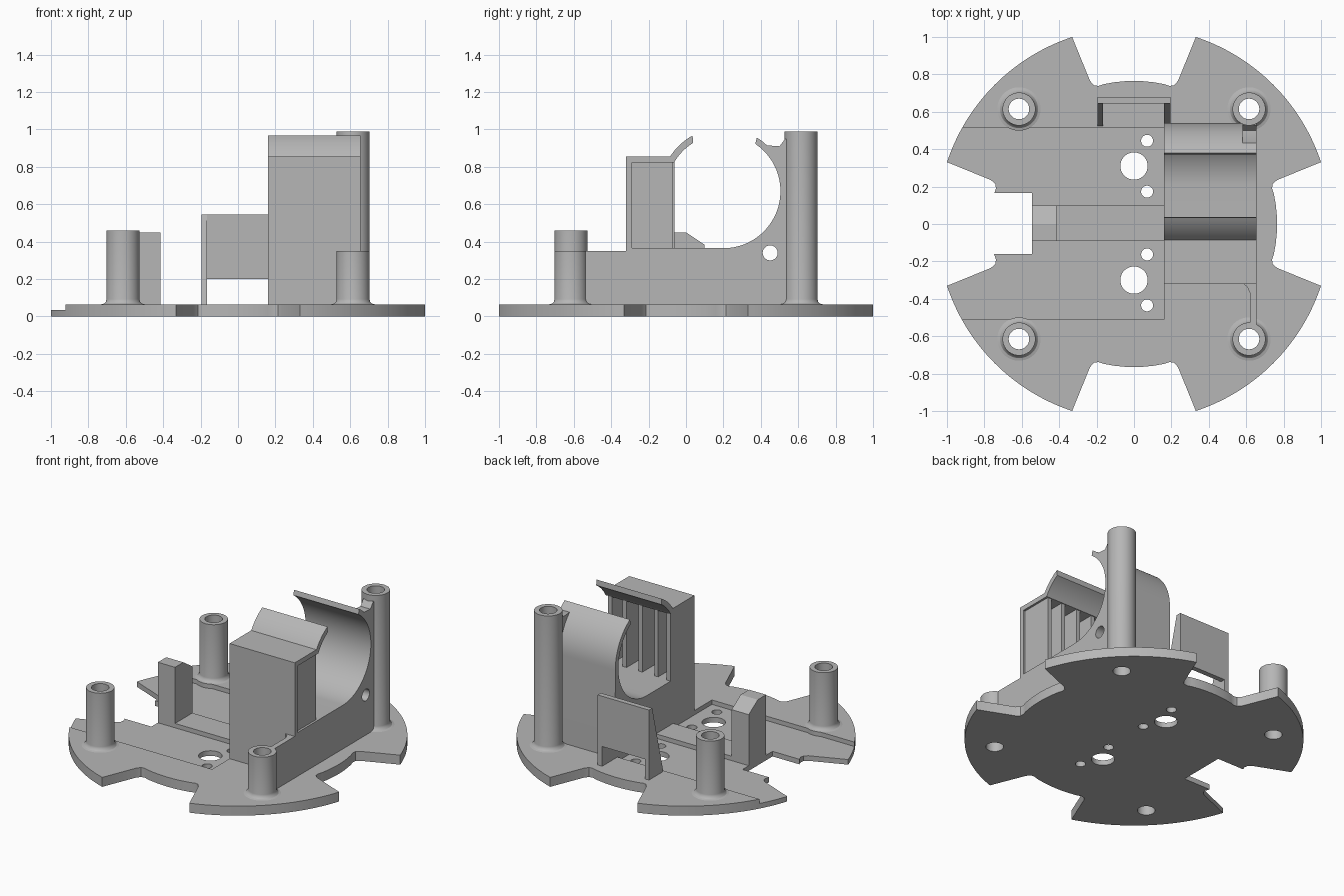
import bpy
import bmesh
from math import sin, cos, radians
from mathutils import Vector

cube = bpy.data.objects.get("Cube")
if cube:
    bpy.data.objects.remove(cube, do_unlink=True)

grey = bpy.data.materials.new("plain grey")
grey.use_nodes = True
COLOUR = (0.47, 0.47, 0.47, 1)
grey.diffuse_color = COLOUR
grey.node_tree.nodes["Principled BSDF"].inputs["Base Color"].default_value = COLOUR

T = 0.065        # plate thickness
FLOOR = 0.035    # recessed floor height
POST = 0.615     # post offset from the centre


def finish(name, bm):
    bmesh.ops.recalc_face_normals(bm, faces=bm.faces)
    mesh = bpy.data.meshes.new(name)
    bm.to_mesh(mesh)
    bm.free()
    mesh.materials.append(grey)
    ob = bpy.data.objects.new(name, mesh)
    bpy.context.collection.objects.link(ob)
    return ob


def prism(name, pts, axis, lo, hi):
    """Extrude a 2D profile along x (pts are y, z) or z (pts are x, y)."""
    bm = bmesh.new()
    place = (lambda a, b: (lo, a, b)) if axis == "x" else (lambda a, b: (a, b, lo))
    face = bm.faces.new([bm.verts.new(place(a, b)) for a, b in pts])
    move = Vector((hi - lo, 0, 0)) if axis == "x" else Vector((0, 0, hi - lo))
    ext = bmesh.ops.extrude_face_region(bm, geom=[face])
    bmesh.ops.translate(bm, vec=move,
                        verts=[v for v in ext["geom"] if isinstance(v, bmesh.types.BMVert)])
    return finish(name, bm)


def box(name, x0, x1, y0, y1, z0, z1):
    return prism(name, [(x0, y0), (x1, y0), (x1, y1), (x0, y1)], "z", z0, z1)


def arc(cx, cy, r, a0, a1, n=24):
    angles = [radians(a0 + (a1 - a0) * i / n) for i in range(n + 1)]
    return [(cx + r * cos(a), cy + r * sin(a)) for a in angles]


def circle(cx, cy, r, n=40):
    return arc(cx, cy, r, 0, 360, n)[:-1]


def cut(ob, cutter):
    mod = ob.modifiers.new("cut", "BOOLEAN")
    mod.operation = "DIFFERENCE"
    mod.solver = "EXACT"
    mod.object = cutter
    bpy.context.view_layer.objects.active = ob
    bpy.ops.object.modifier_apply(modifier=mod.name)
    bpy.data.objects.remove(cutter, do_unlink=True)


def lathe(name, profile, x, y, n=40):
    bm = bmesh.new()
    rings = [[bm.verts.new((px, py, z)) for px, py in circle(x, y, r, n)] for r, z in profile]
    for a, b in zip(rings, rings[1:] + rings[:1]):
        for i in range(n):
            j = (i + 1) % n
            bm.faces.new((a[i], a[j], b[j], b[i]))
    return finish(name, bm)


# Round base plate with four flared notches
quarter = [(0.765 * cos(radians(a)), 0.765 * sin(radians(a))) for a in (0, 4, 8, 12)]
quarter += [(0.738, 0.19), (0.742, 0.215), (0.765, 0.235)]
quarter += arc(0, 0, 1.053, 18.3, 71.7, 30)
quarter += [(0.235, 0.765), (0.215, 0.742), (0.19, 0.738)]
quarter += [(0.765 * cos(radians(a)), 0.765 * sin(radians(a))) for a in (78, 82, 86)]
outline = []
for k in range(4):
    c, s = ((1, 0), (0, 1), (-1, 0), (0, -1))[k]
    outline += [(c * x - s * y, s * x + c * y) for x, y in quarter]
plate = prism("base_plate", outline, "z", 0, T)
cut(plate, box("cutter", -1.2, 0.16, -0.51, 0.515, FLOOR, 0.3))
cut(plate, box("cutter", -1.2, -0.545, -0.16, 0.165, -0.1, 0.3))

# Holes through the plate
holes = [(0, 0.31, 0.073), (0, -0.3, 0.073)]
holes += [(0.07, y, 0.032) for y in (0.445, 0.173, -0.163, -0.435)]
holes += [(sx * POST, sy * POST, 0.055) for sx in (1, -1) for sy in (1, -1)]
for x, y, r in holes:
    cut(plate, prism("cutter", circle(x, y, r), "z", -0.1, 0.3))

# Hollow corner posts with a small flare at the foot
smooth = [plate]
for name, sx, sy, h in (("front_left_post", 1, -1, 0.35), ("front_right_post", -1, -1, 0.46),
                        ("back_left_post", 1, 1, 0.99), ("back_right_post", -1, 1, 0.46)):
    foot = [(0.088 + 0.028 * (1 - sin(radians(a))), T + 0.028 * (1 - cos(radians(a))))
            for a in (0, 30, 60, 90)]
    profile = [(0.055, 0.03), (0.116, 0.03)] + foot + [(0.088, h), (0.055, h)]
    smooth.append(lathe(name, profile, sx * POST, sy * POST))

# Motor cradle: box front, open round seat and two lips
CY, CZ, R = 0.2, 0.67, 0.305
body = [(-0.32, 0.03), (-0.32, 0.855)]
body += arc(CY, CZ, 0.34, 147, 119, 8)
body += arc(CY, CZ, R, 122, 150, 8)
body += [(-0.29, 0.822), (-0.29, 0.365)]
body += arc(CY, CZ, R, -90, 56, 40)
body += arc(CY, CZ, 0.338, 58, 0, 16)
body += [(0.54, 0.03)]
cradle = prism("cradle", body, "x", 0.16, 0.655)
# Gusset joining the cradle to the tall post
web = arc(CY, CZ, R, -50, 50, 30) + [(0.43, 0.915), (0.5, 0.91), (0.53, 0.95), (0.55, 0.95), (0.55, 0.03)]
post_web = prism("post_web", web, "x", 0.58, 0.655)
for ob in (cradle, post_web):
    cut(ob, prism("cutter", circle(0.45, 0.34, 0.04), "x", 0, 0.8))
    smooth.append(ob)

# Closed side and upright ribs inside the box
box("box_side", 0.16, 0.19, -0.3, -0.062, 0.36, 0.825)
for i, x in enumerate((0.26, 0.38, 0.5, 0.61)):
    box("box_rib_%d" % (i + 1), x, x + 0.03, -0.3, -0.07, 0.36, 0.825)

# Low wall from the cradle to the front post
wall = [(0.57, -0.31), (0.605, -0.335), (0.62, -0.37), (0.62, -0.55), (0.655, -0.55), (0.655, -0.31)]
prism("front_wall", wall, "z", 0.03, 0.35)

# Back panel raised on two tapered fins
box("back_panel", -0.19, 0.19, 0.645, 0.68, 0.2, 0.545)
fin = [(0.515, 0.03), (0.68, 0.03), (0.68, 0.545), (0.645, 0.545), (0.525, T)]
prism("right_fin", fin, "x", -0.195, -0.165)
prism("left_fin", fin, "x", 0.16, 0.195)

# Stop peg with a sloped top and the rib running to the cradle
peg = [(-0.09, 0.0), (0.098, 0.0), (0.098, 0.385), (0.0, 0.45), (-0.09, 0.45)]
prism("stop_peg", peg, "x", -0.545, -0.415)
box("floor_rib", -0.42, 0.17, -0.09, 0.098, 0.02, T)

# Smooth the round parts, keeping hard edges
bpy.ops.object.select_all(action="DESELECT")
for ob in smooth:
    ob.select_set(True)
bpy.context.view_layer.objects.active = plate
bpy.ops.object.shade_smooth_by_angle(angle=radians(30))
